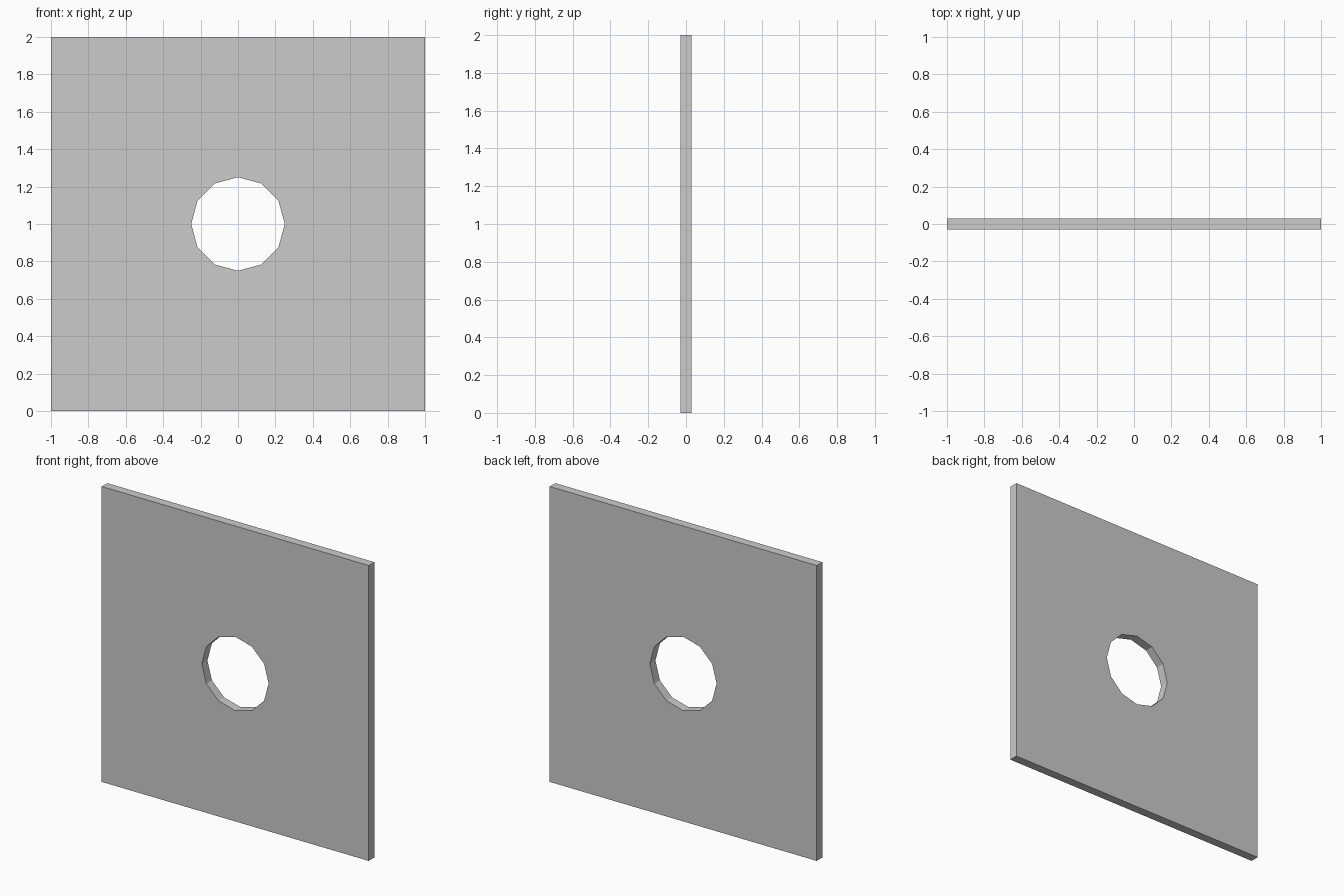
import bpy, bmesh
from math import sin, cos, tau

if "Cube" in bpy.data.objects:
    bpy.data.objects.remove(bpy.data.objects["Cube"])

THICK, HALF, HOLE_R, SIDES, MID_Z = 0.06, 1.0, 0.25, 12, 1.0


def add_loop(bm, points):
    """Closed loop of edges on the front plane."""
    vs = [bm.verts.new((x, -THICK / 2, z + MID_Z)) for x, z in points]
    return [bm.edges.new((a, b)) for a, b in zip(vs, vs[1:] + vs[:1])]


bm = bmesh.new()

# Square outline and twelve-sided hole
edges = add_loop(bm, [(-HALF, -HALF), (HALF, -HALF), (HALF, HALF), (-HALF, HALF)])
edges += add_loop(bm, [(HOLE_R * cos(tau * i / SIDES), HOLE_R * sin(tau * i / SIDES))
                       for i in range(SIDES)])

# Fill between the loops and extrude to the back face
bmesh.ops.triangle_fill(bm, edges=edges, use_beauty=True, normal=(0, -1, 0))
ext = bmesh.ops.extrude_face_region(bm, geom=bm.faces[:], use_keep_orig=True)
back = [g for g in ext["geom"] if isinstance(g, bmesh.types.BMVert)]
bmesh.ops.translate(bm, verts=back, vec=(0, THICK, 0))
bmesh.ops.recalc_face_normals(bm, faces=bm.faces[:])

mesh = bpy.data.meshes.new("wall_panel_with_hole")
bm.to_mesh(mesh)
bm.free()
panel = bpy.data.objects.new("wall_panel_with_hole", mesh)
bpy.context.collection.objects.link(panel)
